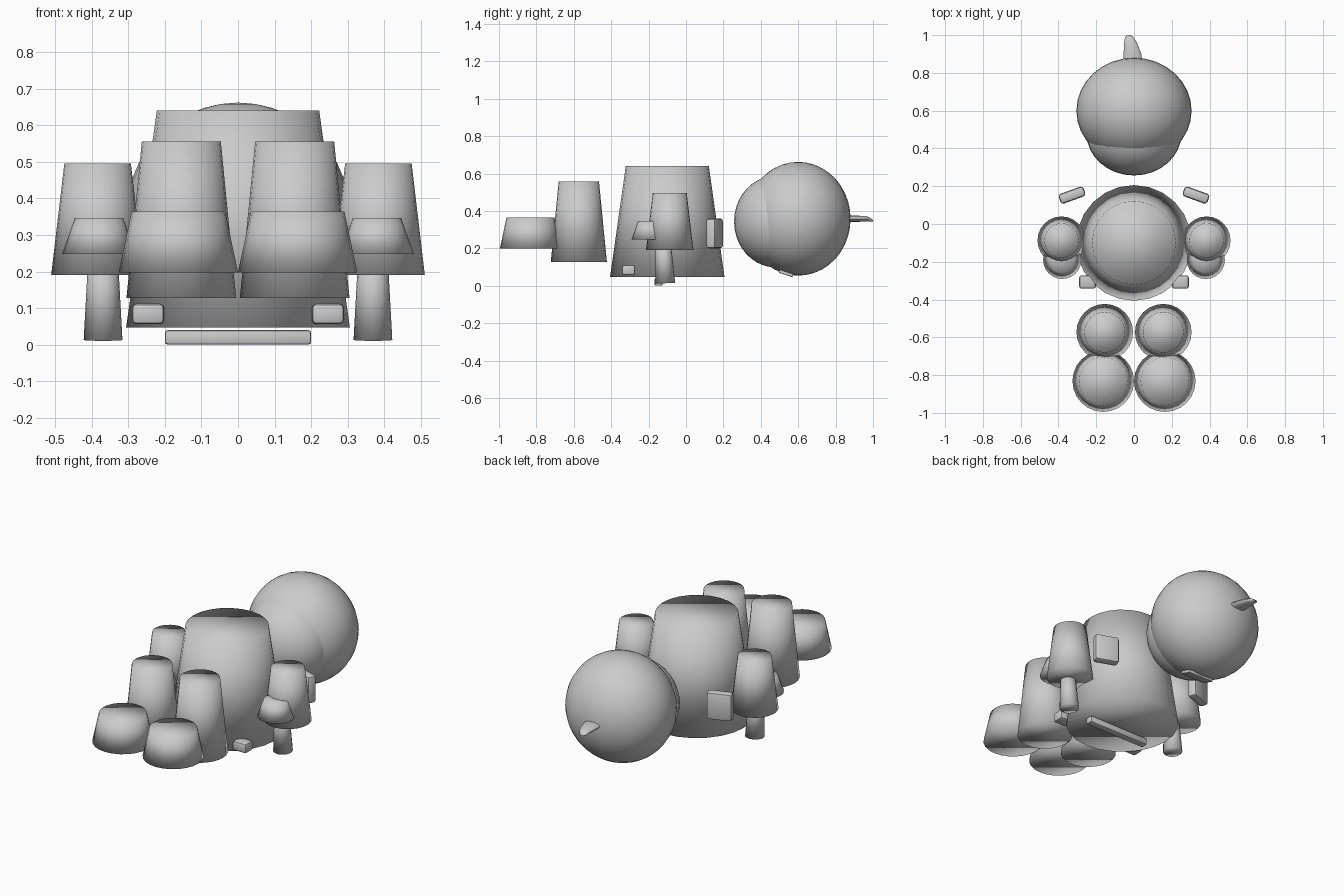
import bpy, bmesh, math
from mathutils import Matrix, Vector

if "Cube" in bpy.data.objects:
    bpy.data.objects.remove(bpy.data.objects["Cube"])

grey = bpy.data.materials.new("plain grey")
grey.diffuse_color = (0.6, 0.6, 0.6, 1)
grey.use_nodes = True
grey.node_tree.nodes["Principled BSDF"].inputs["Base Color"].default_value = grey.diffuse_color


def finish(name, bm, limit=None):
    bmesh.ops.recalc_face_normals(bm, faces=bm.faces)
    me = bpy.data.meshes.new(name)
    bm.to_mesh(me)
    bm.free()
    ob = bpy.data.objects.new(name, me)
    bpy.context.collection.objects.link(ob)
    me.materials.append(grey)
    me.shade_smooth()
    if limit:
        me.set_sharp_from_angle(angle=math.radians(limit))
    return ob


def frustum(name, x, y, z0, z1, r0, r1, sides=24, tilt=0):
    """Capped tapered cylinder standing at (x, y)."""
    bm = bmesh.new()
    mat = Matrix.Translation((x, y, (z0 + z1) / 2)) @ Matrix.Rotation(tilt, 4, 'X')
    bmesh.ops.create_cone(bm, cap_ends=True, segments=sides, radius1=r0,
                          radius2=r1, depth=z1 - z0, matrix=mat)
    return finish(name, bm)


def ball(name, loc, radii):
    bm = bmesh.new()
    mat = Matrix.Translation(loc) @ Matrix.Diagonal((*radii, 1))
    bmesh.ops.create_uvsphere(bm, u_segments=32, v_segments=20, radius=1, matrix=mat)
    return finish(name, bm)


def block(name, loc, size, bevel, rot=(0, 'Z')):
    bm = bmesh.new()
    mat = (Matrix.Translation(loc) @ Matrix.Rotation(math.radians(rot[0]), 4, rot[1])
           @ Matrix.Diagonal((*size, 1)))
    bmesh.ops.create_cube(bm, size=1, matrix=mat)
    bmesh.ops.bevel(bm, geom=bm.edges[:], offset=bevel, segments=2,
                    profile=0.5, affect='EDGES')
    return finish(name, bm, 40)


# Body
frustum("torso", 0, -0.10, 0.047, 0.64, 0.306, 0.222)
block("belly_bar", (0, -0.147, 0.02), (0.4, 0.043, 0.04), 0.008)

# Paired parts
for side, s in (("left", -1), ("right", 1)):
    frustum(side + "_leg", s * 0.155, -0.573, 0.128, 0.556, 0.15, 0.108)
    frustum(side + "_foot", s * 0.163, -0.832, 0.198, 0.364, 0.163, 0.128)
    frustum(side + "_arm", s * 0.384, -0.087, 0.19, 0.495, 0.127, 0.091)
    frustum(side + "_hand", s * 0.38, -0.19, 0.248, 0.347, 0.101, 0.066)
    frustum(side + "_peg", s * 0.369, -0.117, 0.013, 0.25, 0.053, 0.04, 16,
            math.radians(3))
    block(side + "_front_tab", (s * 0.246, -0.307, 0.084), (0.088, 0.07, 0.056), 0.012)
    block(side + "_back_plate", (s * 0.328, 0.153, 0.28), (0.14, 0.055, 0.16), 0.016,
          (-s * 20, 'Z'))

# Head with muzzle and mouth strip
ball("head", (0, 0.6, 0.358), (0.305, 0.28, 0.304))
ball("muzzle", (0, 0.48, 0.343), (0.252, 0.223, 0.245))
block("mouth", (0, 0.535, 0.066), (0.165, 0.08, 0.018), 0.005, (-18, 'X'))

# Bent nub behind the head: oval rings along a short path (x, y, z, half width, half height)
rings = [(-0.005, 0.84, 0.358, 0.05, 0.018), (-0.008, 0.9, 0.358, 0.047, 0.017),
         (-0.018, 0.96, 0.358, 0.034, 0.015), (-0.025, 0.99, 0.352, 0.022, 0.009),
         (-0.026, 1.0, 0.347, 0.008, 0.003)]
bm = bmesh.new()
loops = []
n = 12
for x, y, z, w, h in rings:
    loops.append([bm.verts.new((x + w * math.cos(2 * math.pi * i / n), y,
                                z + h * math.sin(2 * math.pi * i / n))) for i in range(n)])
for a, b in zip(loops, loops[1:]):
    for i in range(n):
        bm.faces.new((a[i], a[(i + 1) % n], b[(i + 1) % n], b[i]))
bm.faces.new(loops[0])
bm.faces.new(loops[-1])
finish("head_nub", bm, 50)
